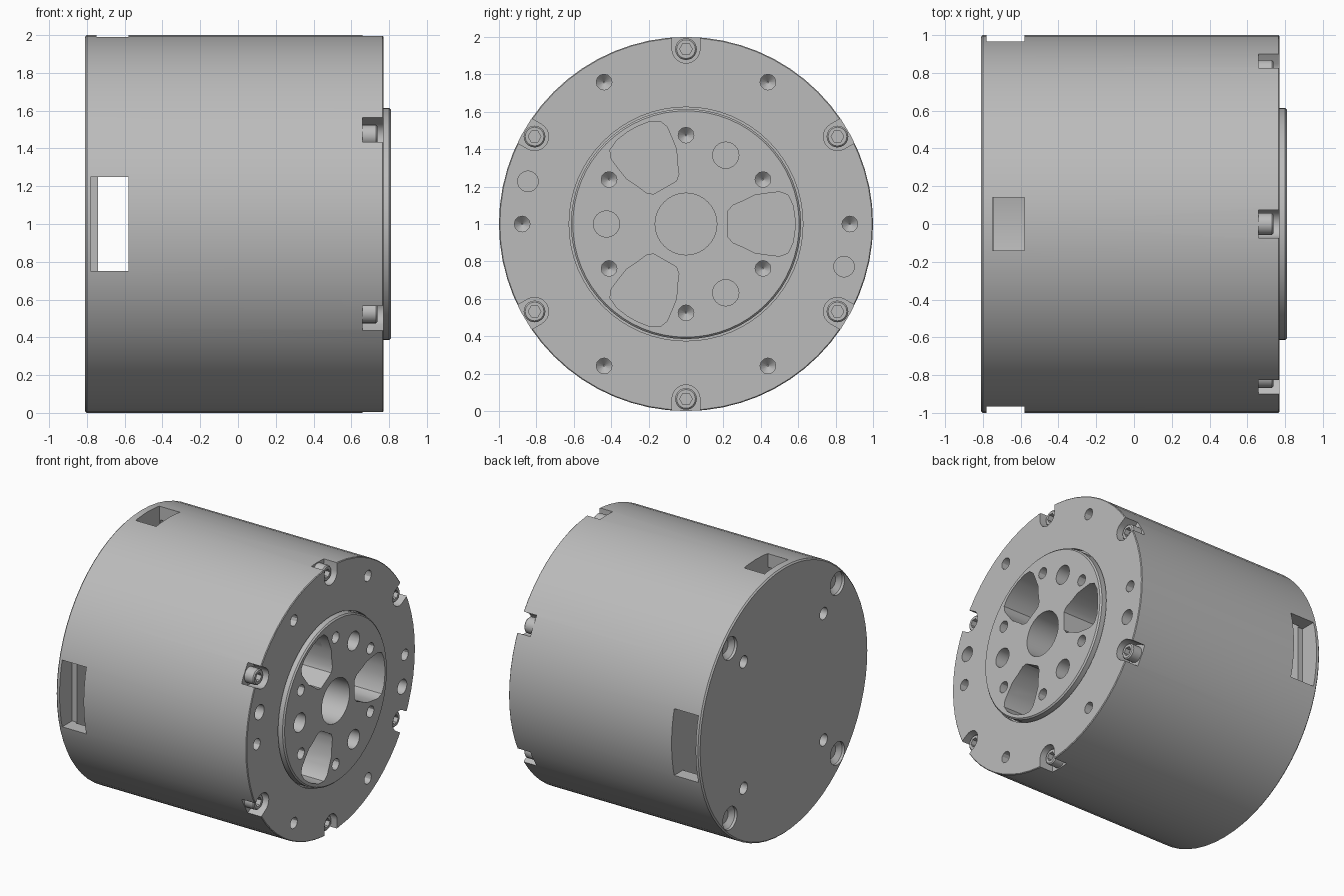
import bpy, bmesh, math
from mathutils import Matrix

if "Cube" in bpy.data.objects:
    bpy.data.objects.remove(bpy.data.objects["Cube"])

FRONT, BACK, CZ = 0.77, -0.81, 1.0   # body end faces and axis height

metal = bpy.data.materials.new("grey_metal")
metal.use_nodes = True
metal.diffuse_color = (0.5, 0.5, 0.5, 1)
metal.node_tree.nodes["Principled BSDF"].inputs["Base Color"].default_value = (0.5, 0.5, 0.5, 1)


def circle(r, n=64, cy=0, cz=0):
    return [(cy + r * math.cos(math.tau * i / n), cz + r * math.sin(math.tau * i / n)) for i in range(n)]


def polar(r, deg):
    a = math.radians(deg)
    return r * math.cos(a), r * math.sin(a)


def turn(points, deg):
    c, s = polar(1, deg)
    return [(y * c - z * s, y * s + z * c) for y, z in points]


def loft(bm, *sections):
    """Closed solid along the x axis through (x, outline) sections."""
    rings = [[bm.verts.new((x, y, z + CZ)) for y, z in pts] for x, pts in sections]
    for a, b in zip(rings, rings[1:]):
        for i in range(len(a)):
            j = (i + 1) % len(a)
            bm.faces.new((a[i], a[j], b[j], b[i]))
    bm.faces.new(rings[0])
    bm.faces.new(rings[-1])


def box(bm, x, y, z):
    size = [b - a for a, b in (x, y, z)]
    mid = [(a + b) / 2 for a, b in (x, y, z)]
    bmesh.ops.create_cube(bm, size=1, matrix=Matrix.Translation(mid) @ Matrix.Diagonal((*size, 1)))


def finish(name, bm):
    bmesh.ops.recalc_face_normals(bm, faces=bm.faces)
    mesh = bpy.data.meshes.new(name)
    bm.to_mesh(mesh)
    bm.free()
    obj = bpy.data.objects.new(name, mesh)
    mesh.materials.append(metal)
    bpy.context.collection.objects.link(obj)
    return obj


def select(obj):
    bpy.ops.object.select_all(action='DESELECT')
    obj.select_set(True)
    bpy.context.view_layer.objects.active = obj


def cut(cutter, *targets):
    cutter.hide_render = True
    for obj in targets:
        select(obj)
        mod = obj.modifiers.new("cut", 'BOOLEAN')
        mod.operation, mod.solver, mod.object = 'DIFFERENCE', 'EXACT', cutter
        bpy.ops.object.modifier_apply(modifier=mod.name)
    bpy.data.objects.remove(cutter)


def tapped_hole(bm, y, z, top):
    """Narrow hole with a drill-point bottom."""
    r = 0.042
    loft(bm, (top + 0.05, circle(r, 12, y, z)), (top - 0.08, circle(r, 12, y, z)),
         (top - 0.12, circle(0.004, 12, y, z)))


# Housing
bm = bmesh.new()
loft(bm, (BACK, circle(0.99)), (BACK + 0.01, circle(1)), (FRONT - 0.005, circle(1)), (FRONT, circle(0.995)))
housing = finish("housing", bm)

# Output flange
bm = bmesh.new()
loft(bm, (0.735, circle(0.615)), (0.80, circle(0.615)), (0.81, circle(0.605)))
flange = finish("output_flange", bm)

# Flange seat, and the hollow behind the side windows
bm = bmesh.new()
loft(bm, (0.735, circle(0.625)), (0.9, circle(0.625)))
loft(bm, (-0.74, circle(0.9)), (-0.575, circle(0.9)))
cut(finish("seat_cutter", bm), housing)

# Windows on both sides and on top
bm = bmesh.new()
for side in (-1, 1):
    box(bm, (-0.78, -0.58), sorted((side * 0.85, side * 1.1)), (0.75, 1.25))
box(bm, (-0.75, -0.58), (-0.14, 0.14), (1.85, 2.1))
cut(finish("window_cutter", bm), housing)

# Rim pockets for the screws, and holes in the outer ring
bm = bmesh.new()
screw_spots = [30 + 60 * i for i in range(6)]
pocket = [(1.1, 0.075)] + [(0.935 + y, z) for y, z in
          [polar(0.075, 90 + 15 * i) for i in range(13)]] + [(1.1, -0.075)]
for a in screw_spots:
    loft(bm, (0.66, turn(pocket, a)), (0.85, turn(pocket, a)))
for i in range(6):
    tapped_hole(bm, *polar(0.876, 60 * i), FRONT)
for s in (-1, 1):
    ring = circle(0.055, 24, s * 0.845, -s * 0.228)
    loft(bm, (0.5, ring), (0.85, ring))
# Countersunk and plain holes in the end face
for i in range(4):
    y, z = polar(0.9, 45 + 90 * i)
    loft(bm, (BACK - 0.02, circle(0.085, 24, y, z)), (BACK + 0.02, circle(0.085, 24, y, z)),
         (BACK + 0.05, circle(0.05, 24, y, z)))
    small = circle(0.045, 16, *polar(0.67, 45 + 90 * i))
    loft(bm, (BACK - 0.02, small), (BACK + 0.06, small))
cut(finish("housing_cutter", bm), housing)

# Flange openings: bore, lobed windows, dowel holes, tapped holes
bm = bmesh.new()
half = [(0.225, 0.07), (0.25, 0.1), (0.31, 0.125), (0.37, 0.155), (0.44, 0.165),
        (0.5, 0.172), (0.545, 0.155), (0.572, 0.1), (0.582, 0.03)]
lobe = half + [(y, -z) for y, z in reversed(half)]
bore = circle(0.165, 40)
loft(bm, (0.45, bore), (0.9, bore))
for i in range(3):
    outline = turn(lobe, 120 * i)
    loft(bm, (0.45, outline), (0.9, outline))
    dowel = circle(0.07, 24, *polar(0.425, 60 + 120 * i))
    loft(bm, (0.5, dowel), (0.9, dowel))
for i in range(6):
    tapped_hole(bm, *polar(0.475, 30 + 60 * i), 0.81)
cut(finish("flange_cutter", bm), housing, flange)

# Socket-head screws in the rim pockets
screws = []
for i, a in enumerate(screw_spots):
    y, z = polar(0.935, a)
    bm = bmesh.new()
    loft(bm, (0.655, circle(0.058, 24, y, z)), (0.73, circle(0.058, 24, y, z)), (0.738, circle(0.05, 24, y, z)))
    screw = finish(f"rim_screw_{i + 1}", bm)
    bm = bmesh.new()
    loft(bm, (0.7, circle(0.034, 6, y, z)), (0.8, circle(0.034, 6, y, z)))
    cut(finish("socket_cutter", bm), screw)
    screws.append(screw)

for obj in [housing, flange] + screws:
    select(obj)
    bpy.ops.object.shade_smooth_by_angle(angle=math.radians(30))
